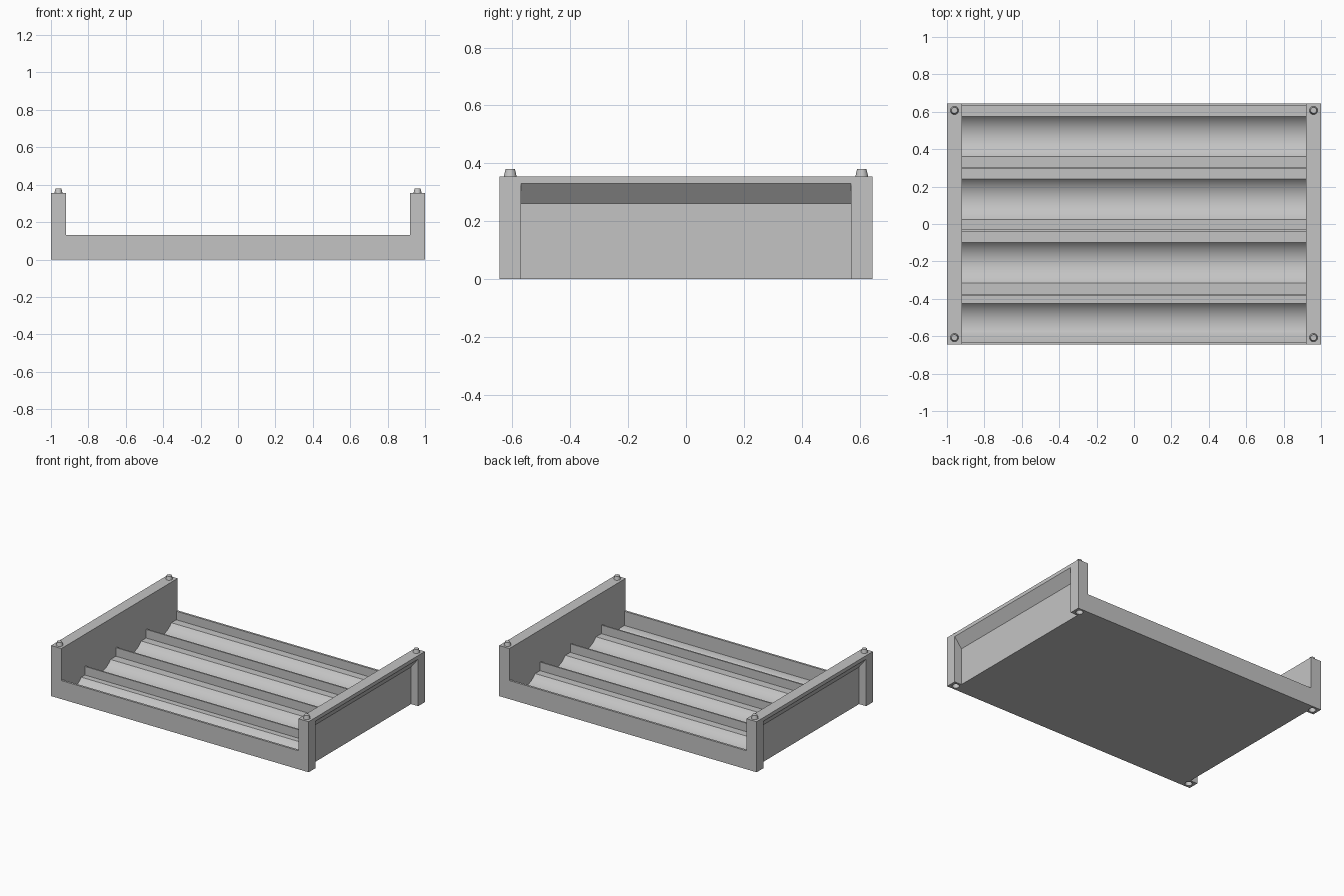
import bpy
import bmesh
import math

if "Cube" in bpy.data.objects:
    bpy.data.objects.remove(bpy.data.objects["Cube"], do_unlink=True)

# Overall sizes
HALF_Y, POST_Y = 0.645, 0.57
WALL_X, RECESS_X = 0.92, 0.945
LIP_Z, SHELF_Z, WALL_Z = 0.13, 0.07, 0.355
RADIUS, DEPTH = 0.14, 0.05

grey = bpy.data.materials.new("light_grey")
grey.use_nodes = True
colour = (0.55, 0.55, 0.55, 1)
grey.diffuse_color = colour
grey.node_tree.nodes["Principled BSDF"].inputs["Base Color"].default_value = colour


def finish(name, bm):
    bmesh.ops.recalc_face_normals(bm, faces=bm.faces)
    mesh = bpy.data.meshes.new(name)
    bm.to_mesh(mesh)
    bm.free()
    obj = bpy.data.objects.new(name, mesh)
    bpy.context.collection.objects.link(obj)
    mesh.materials.append(grey)
    return obj


def activate(obj):
    bpy.ops.object.select_all(action="DESELECT")
    obj.select_set(True)
    bpy.context.view_layer.objects.active = obj


def smooth(obj):
    activate(obj)
    bpy.ops.object.shade_smooth_by_angle(angle=math.radians(25))


def prism(name, points, offset):
    """Extrude a closed outline by the offset."""
    bm = bmesh.new()
    face = bm.faces.new([bm.verts.new(p) for p in points])
    out = bmesh.ops.extrude_face_region(bm, geom=[face], use_keep_orig=True)
    moved = [v for v in out["geom"] if isinstance(v, bmesh.types.BMVert)]
    bmesh.ops.translate(bm, verts=moved, vec=offset)
    return finish(name, bm)


def cone(name, r1, r2, z1, z2, x, y):
    bm = bmesh.new()
    bmesh.ops.create_cone(bm, cap_ends=True, segments=32, radius1=r1, radius2=r2,
                          depth=z2 - z1)
    bmesh.ops.translate(bm, verts=bm.verts, vec=(x, y, (z1 + z2) / 2))
    return finish(name, bm)


def trough(back, front):
    """Arc of a round cradle, running from the back edge to the front edge."""
    half = math.sqrt(RADIUS ** 2 - (RADIUS - DEPTH) ** 2)
    centre_y, centre_z = back - half, SHELF_Z - DEPTH + RADIUS
    a = math.asin(half / RADIUS)
    b = math.asin(max(-1, (front - centre_y) / RADIUS))
    steps = 20
    angles = [a + (b - a) * i / steps for i in range(steps + 1)]
    return [(centre_y + RADIUS * math.sin(t), centre_z - RADIUS * math.cos(t))
            for t in angles]


# Cradle floor with four troughs, three thin ridges and front and back lips
outline = [(-HALF_Y, 0), (HALF_Y, 0), (HALF_Y, LIP_Z), (0.63, LIP_Z), (0.63, SHELF_Z)]
bays = [(0.575, 0.36, 0.30), (0.24, 0.025, -0.035), (-0.10, -0.315, -0.38),
        (-0.425, -0.585, None)]
for back, front, ridge in bays:
    outline += trough(back, front)
    if ridge is not None:
        outline += [(ridge + 0.005, SHELF_Z), (ridge + 0.005, LIP_Z),
                    (ridge - 0.005, LIP_Z), (ridge - 0.005, SHELF_Z)]
outline += [(-0.63, outline[-1][1]), (-0.63, LIP_Z), (-HALF_Y, LIP_Z)]
smooth(prism("cradle_floor", [(-WALL_X, y, z) for y, z in outline], (2 * WALL_X, 0, 0)))

# End walls with a recessed grip under a sloping overhang
wall = [(WALL_X, 0), (RECESS_X, 0), (RECESS_X, 0.26), (1, 0.33), (1, WALL_Z),
        (WALL_X, WALL_Z)]
for side, sx in (("left", 1), ("right", -1)):
    prism(side + "_end_wall", [(sx * x, -POST_Y, z) for x, z in wall],
          (0, 2 * POST_Y, 0))

    # Corner posts with a socket below and a stacking pin on top
    for end, sy in (("front", -1), ("back", 1)):
        label = end + "_" + side
        x, y = sx * 0.96, sy * 0.6075
        corners = [(WALL_X, POST_Y), (1, POST_Y), (1, HALF_Y), (WALL_X, HALF_Y)]
        post = prism(label + "_post", [(sx * u, sy * v, 0) for u, v in corners],
                     (0, 0, WALL_Z))
        cutter = cone("socket_cutter", 0.024, 0.018, -0.001, 0.03, x, y)
        cutter.hide_render = True
        cut = post.modifiers.new("socket", "BOOLEAN")
        cut.operation = "DIFFERENCE"
        cut.solver = "EXACT"
        cut.object = cutter
        activate(post)
        bpy.ops.object.modifier_apply(modifier=cut.name)
        bpy.data.objects.remove(cutter, do_unlink=True)
        smooth(post)
        smooth(cone(label + "_pin", 0.022, 0.016, WALL_Z, 0.38, x, y))
